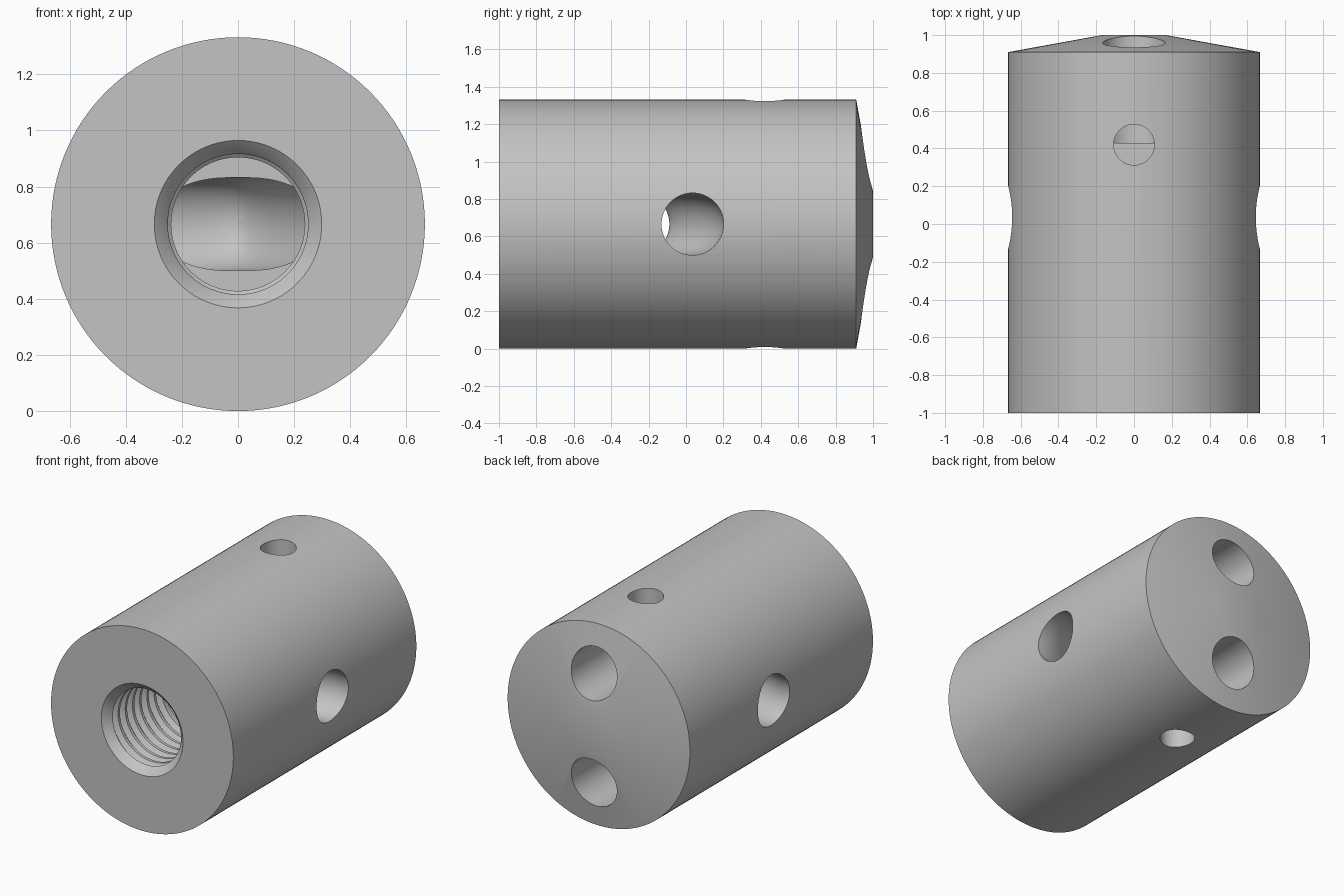
import bpy
import bmesh
import math
from mathutils import Vector

cube = bpy.data.objects.get("Cube")
if cube:
    bpy.data.objects.remove(cube, do_unlink=True)

RADIUS = 0.666
MID = RADIUS          # height of the main axis
HOLE = 0.166          # radius of the cord passages

steel = bpy.data.materials.new("plain grey")
steel.use_nodes = True
grey = (0.55, 0.55, 0.55, 1)
steel.diffuse_color = grey
steel.node_tree.nodes["Principled BSDF"].inputs["Base Color"].default_value = grey


def loft(name, axis, rings, sides):
    """Closed solid through parallel circles, each given as (centre, radius)."""
    u, v = {"x": ((0, 1, 0), (0, 0, 1)),
            "y": ((1, 0, 0), (0, 0, 1)),
            "z": ((1, 0, 0), (0, 1, 0))}[axis]
    u, v = Vector(u), Vector(v)
    bm = bmesh.new()
    loops = []
    for centre, r in rings:
        loop = []
        for i in range(sides):
            a = math.tau * i / sides
            loop.append(bm.verts.new(Vector(centre) + u * r * math.cos(a) + v * r * math.sin(a)))
        loops.append(loop)
    for a, b in zip(loops, loops[1:]):
        for i in range(sides):
            j = (i + 1) % sides
            bm.faces.new((a[i], a[j], b[j], b[i]))
    bm.faces.new(loops[0])
    bm.faces.new(loops[-1])
    bmesh.ops.recalc_face_normals(bm, faces=bm.faces)
    mesh = bpy.data.meshes.new(name)
    bm.to_mesh(mesh)
    bm.free()
    obj = bpy.data.objects.new(name, mesh)
    bpy.context.collection.objects.link(obj)
    mesh.materials.append(steel)
    return obj


def lathe(name, profile, sides):
    """Solid of revolution about the main axis from (y, radius) pairs."""
    return loft(name, "y", [((0, y, MID), r) for y, r in profile], sides)


def cut(body, cutter):
    cutter.hide_render = True
    mod = body.modifiers.new(cutter.name, "BOOLEAN")
    mod.operation = "DIFFERENCE"
    mod.solver = "EXACT"
    mod.object = cutter
    bpy.context.view_layer.objects.active = body
    bpy.ops.object.modifier_apply(modifier=mod.name)
    bpy.data.objects.remove(cutter, do_unlink=True)


# Round body with a shallow cone at the back
body = lathe("coupler_body", [(-1, RADIUS), (0.91, RADIUS), (1, 0.17)], 128)

# Threaded bore: countersink, thread grooves, relief and smooth end
profile = [(-1.03, 0.33), (-0.96, 0.256)]
pitch = 0.075
for i in range(7):
    y = -0.95 + i * pitch
    profile += [(y, 0.25), (y + 0.02, 0.28), (y + 0.035, 0.28), (y + 0.055, 0.25)]
profile += [(-0.41, 0.25), (-0.4, 0.238), (-0.255, 0.238)]
cut(body, lathe("threaded_bore", profile, 96))

# Side-to-side passage that bows towards the front in the middle
rings = []
steps = 20
for i in range(-steps, steps + 1):
    x = 0.72 * i / steps
    t = min(abs(x) / 0.64, 1)
    bow = math.sin(math.pi / 2 * t) ** 1.4
    rings.append(((x, -0.255 + 0.29 * bow, MID), HOLE))
cut(body, loft("side_passage", "x", rings, 64))

# Upper and lower back holes, each met by a narrower hole from outside
for side, word in ((1, "upper"), (-1, "lower")):
    z = MID + side * 0.36
    cut(body, loft(word + "_back_hole", "y", [((0, 0.43, z), HOLE), ((0, 1.1, z), HOLE)], 64))
    outer, inner = MID + side * 0.75, MID + side * 0.235
    cut(body, loft(word + "_cross_hole", "z",
                   [((0, 0.42, inner), 0.108), ((0, 0.42, outer), 0.108)], 48))

# Smooth round walls, crisp rims
bpy.ops.object.select_all(action="DESELECT")
body.select_set(True)
bpy.context.view_layer.objects.active = body
bpy.ops.object.shade_smooth_by_angle(angle=math.radians(30))
